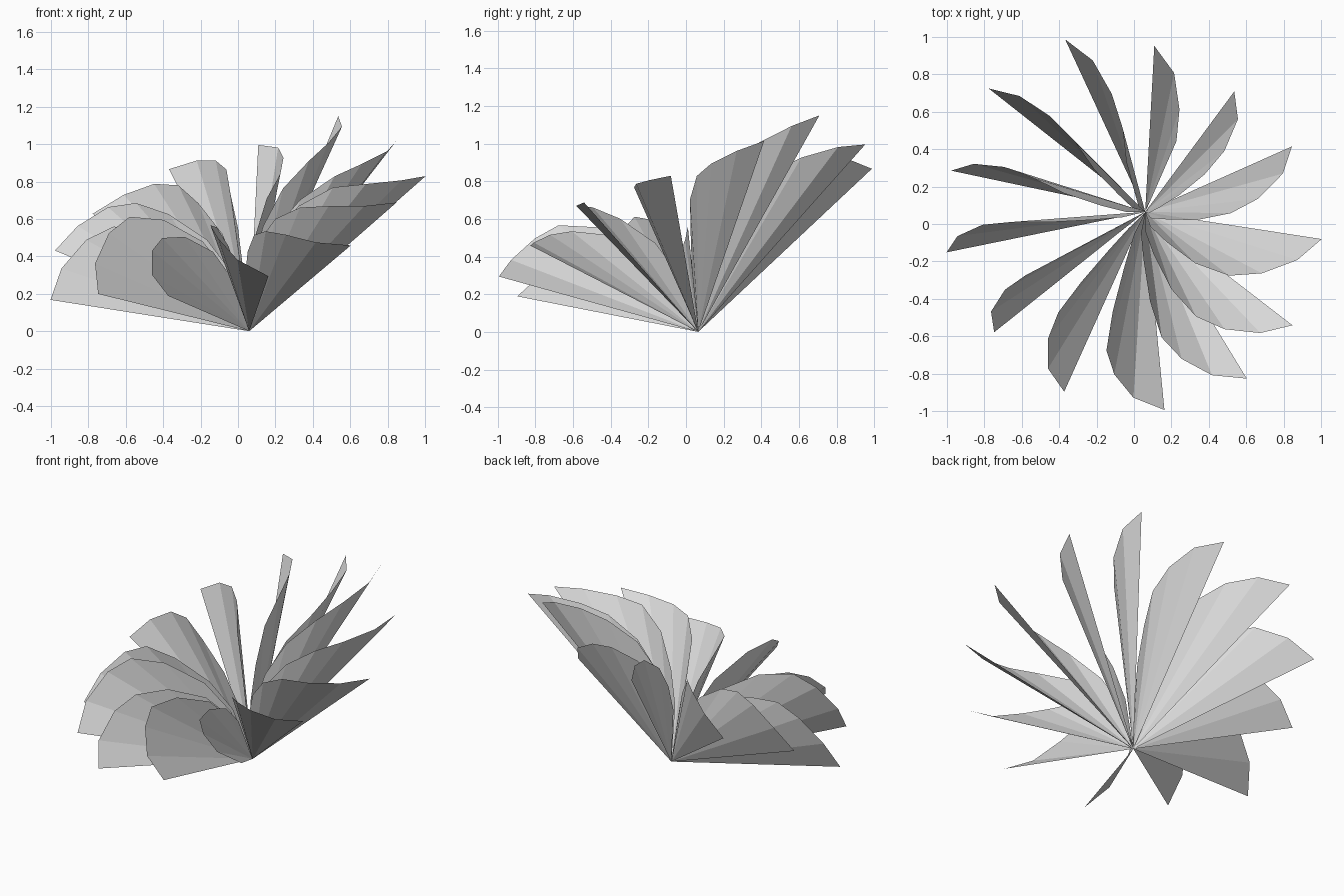
import bpy
import bmesh
from math import sin, cos, radians, tau
from mathutils import Vector, Matrix

cube = bpy.data.objects.get("Cube")
if cube:
    bpy.data.objects.remove(cube)

ROOT = Vector((0.06, 0.065, 0))
UPHILL = Matrix.Rotation(radians(45), 3, "Z")

# Rim rings, from petal tip to inner end:
# centre, half length, half width, twist, height, uphill rise, sideways rise
RINGS = [
    (-0.11, 0.93, 1.03, 7, 0.61, 0.48, -0.02),
    (-0.13, 0.85, 0.90, 0, 0.66, 0.38, 0.04),
    (-0.15, 0.70, 0.73, -6, 0.70, 0.26, 0.07),
    (-0.16, 0.55, 0.56, -10, 0.70, 0.17, 0.07),
    (-0.15, 0.36, 0.37, -12, 0.63, 0.10, 0.05),
    (-0.10, 0.18, 0.18, -14, 0.49, 0.05, 0.03),
    (-0.06, 0.07, 0.07, -16, 0.32, 0.03, 0.02),
]

# Irregular growth of each petal, in hundredths: shift of its tip, of its middle
GROWTH = [
    ((-1, -2, 6), (-2, 0, 4)),
    ((0, 1, -3), (3, 0, -4)),
    ((-1, 5, 0), (0, 1, 1)),
    ((-3, 1, -2), (0, 0, -1)),
    ((-1, -4, 1), (-3, -2, -2)),
    ((-3, -1, -7), (-6, -1, -6)),
    ((1, 0, 6), (-1, -3, 6)),
    ((0, -1, 4), (1, -1, -2)),
    ((7, 0, 3), (3, -9, 4)),
    ((7, 5, 0), (6, -2, -4)),
    ((0, 2, 0), (1, -3, 1)),
    ((4, 4, -7), (4, -3, 3)),
    ((-1, 7, -3), (2, 4, 1)),
]

grey = bpy.data.materials.new("light grey")
grey.use_nodes = True
colour = (0.7, 0.7, 0.7, 1)
grey.diffuse_color = colour
grey.node_tree.nodes["Principled BSDF"].inputs["Base Color"].default_value = colour


def rim_point(step, turn, tip_shift, middle_shift):
    centre, length, width, twist, height, rise, side = RINGS[step]
    angle = turn + radians(twist)
    point = Vector((centre + length * cos(angle),
                    width * sin(angle),
                    height + rise * cos(turn) + side * sin(turn)))
    # The shift blends from tip to middle and fades out near the inner end
    shift = Vector(tip_shift).lerp(Vector(middle_shift), min(1, step / 3))
    fade = min(1, (6.5 - step) / 3)
    return ROOT + UPHILL @ point + shift * fade * 0.01


def make_petal(index, tip_shift, middle_shift):
    # Each petal is a curled fan of triangles meeting at the root
    turn = tau * index / len(GROWTH)
    bm = bmesh.new()
    root = bm.verts.new(ROOT)
    rim = [bm.verts.new(rim_point(step, turn, tip_shift, middle_shift))
           for step in range(len(RINGS))]
    for outer, inner in zip(rim, rim[1:]):
        bm.faces.new((root, outer, inner))
    mesh = bpy.data.meshes.new(f"petal_{index + 1}")
    bm.to_mesh(mesh)
    bm.free()
    mesh.materials.append(grey)
    petal = bpy.data.objects.new(mesh.name, mesh)
    bpy.context.collection.objects.link(petal)


for number, shifts in enumerate(GROWTH):
    make_petal(number, *shifts)
